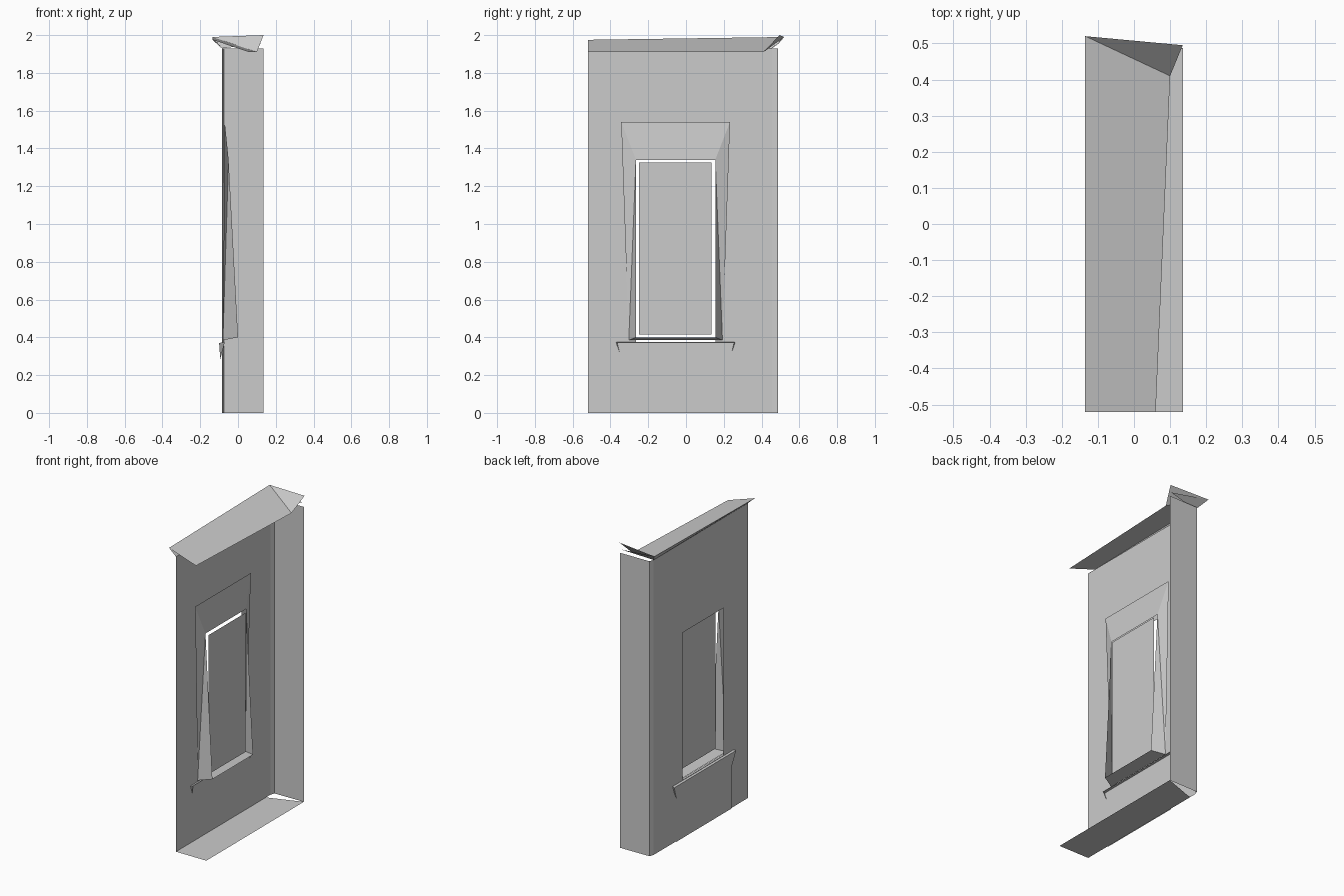
import bpy, bmesh

if "Cube" in bpy.data.objects:
    bpy.data.objects.remove(bpy.data.objects["Cube"])


def sheet(name, *polys):
    """Make one flat-shaded object from a few corner loops, welding shared corners."""
    bm = bmesh.new()
    for poly in polys:
        bm.faces.new([bm.verts.new(p) for p in poly])
    bmesh.ops.remove_doubles(bm, verts=bm.verts, dist=0.0005)
    mesh = bpy.data.meshes.new(name)
    bm.to_mesh(mesh)
    bm.free()
    obj = bpy.data.objects.new(name, mesh)
    bpy.context.collection.objects.link(obj)
    return obj


def upright(x, y0, y1, z0, z1):
    """Corners of a rectangle facing +x."""
    return [(x, y0, z0), (x, y1, z0), (x, y1, z1), (x, y0, z1)]


WALL_X, WALL_TOP = -0.085, 1.93
FRONT, CORNER = -0.52, 0.455
MID = -0.055                      # window centre line in y


def at(x, s, z):
    """Point placed at offset s from the window centre line."""
    return (x, MID + s, z)


# Main wall: 3 x 3 panels with the middle one left open
ys = [FRONT, MID - 0.21, MID + 0.21, CORNER]
zs = [0, 0.375, 1.34, WALL_TOP]
sheet("main_wall", *[upright(WALL_X, ys[i], ys[i + 1], zs[j], zs[j + 1])
                     for i in range(3) for j in range(3) if (i, j) != (1, 1)])

# Return wall with its narrow corner chamfer
plan = [(WALL_X, CORNER), (-0.075, 0.485), (0.135, 0.488)]
sheet("return_wall", *[[(*a, 0), (*b, 0), (*b, WALL_TOP), (*a, WALL_TOP)]
                       for a, b in zip(plan, plan[1:])])

# Floor strip with a slanted end
sheet("floor", [(WALL_X, FRONT, 0), (0.135, FRONT, 0), (0.135, 0.488, 0), (WALL_X, 0.41, 0)])

# Tapered window surround: hood, sill and mirrored sides
surround = [
    [at(-0.05, -0.21, 1.34), at(-0.05, 0.21, 1.34), at(-0.07, 0.288, 1.54), at(-0.07, -0.288, 1.54)],
    [at(0, -0.21, 0.40), at(0, 0.21, 0.40), at(-0.08, 0.248, 0.385), at(-0.08, -0.248, 0.385)],
]
for s in (-1, 1):
    top, head = at(-0.07, s * 0.288, 1.54), at(-0.05, s * 0.21, 1.34)
    foot, nose = at(-0.08, s * 0.248, 0.385), at(0, s * 0.21, 0.40)
    surround += [[top, head, foot], [head, nose, foot]]
sheet("window_surround", *surround)

# Window pane floating inside the opening
sheet("window_pane", upright(-0.04, -0.25, 0.135, 0.415, 1.325))

# Outer ledge under the window: top, sloped face and mirrored ends
ledge = [
    [at(-0.07, -0.31, 0.375), at(-0.07, 0.31, 0.375), at(-0.10, 0.32, 0.37), at(-0.10, -0.32, 0.37)],
    [at(-0.10, -0.32, 0.37), at(-0.10, 0.32, 0.37), at(-0.094, 0.288, 0.285), at(-0.094, -0.288, 0.285)],
]
for s in (-1, 1):
    ledge.append([at(-0.07, s * 0.31, 0.375), at(-0.10, s * 0.32, 0.37), at(-0.094, s * 0.288, 0.285)])
sheet("window_ledge", *ledge)

# Thin apron panel below the ledge
sheet("apron_panel", upright(-0.09, MID - 0.288, MID + 0.288, 0, 0.285))

# Sloped roof, its corner hip and the soffit under the eaves
eave_front, eave_back = (-0.135, FRONT, 1.975), (-0.135, 0.52, 1.99)
valley = (0.10, 0.41, 1.91)
wall_end = (WALL_X, CORNER, WALL_TOP)
sheet("roof",
      [eave_front, (0.06, FRONT, 1.91), valley, eave_back],
      [eave_back, valley, (0.135, 0.495, 2.0)])
sheet("soffit",
      [eave_front, (WALL_X, FRONT, WALL_TOP), wall_end, eave_back],
      [eave_back, wall_end, (0.125, 0.49, 1.955)])
